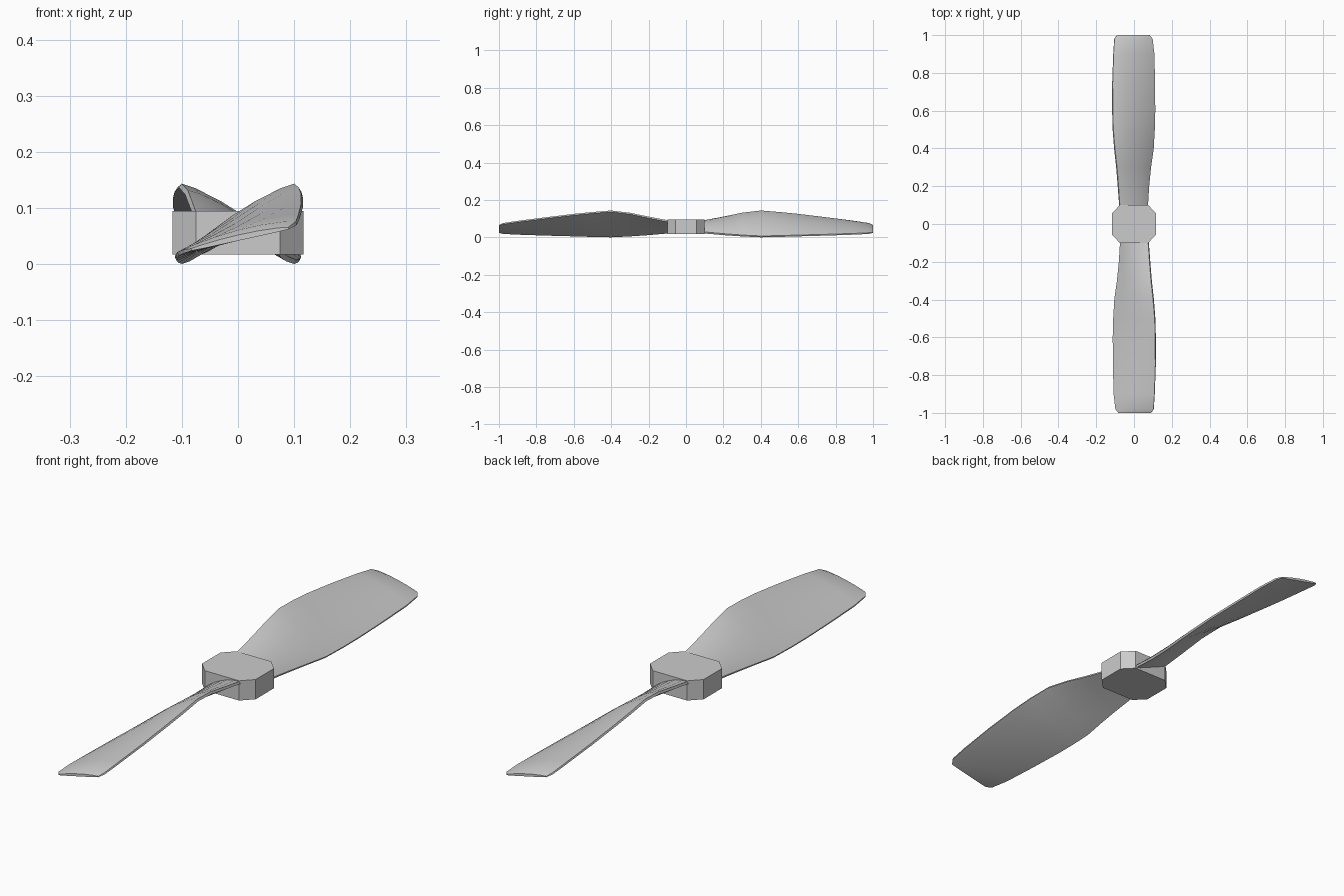
import bpy, bmesh, math
from mathutils import Vector

if "Cube" in bpy.data.objects:
    bpy.data.objects.remove(bpy.data.objects["Cube"])


def finish(bm, name, smooth):
    bmesh.ops.recalc_face_normals(bm, faces=bm.faces)
    me = bpy.data.meshes.new(name)
    bm.to_mesh(me)
    bm.free()
    ob = bpy.data.objects.new(name, me)
    bpy.context.collection.objects.link(ob)
    if smooth:
        bpy.ops.object.select_all(action='DESELECT')
        ob.select_set(True)
        bpy.context.view_layer.objects.active = ob
        bpy.ops.object.shade_smooth_by_angle(angle=math.radians(35))
    return ob


def loft(rings):
    bm = bmesh.new()
    loops = [[bm.verts.new(p) for p in ring] for ring in rings]
    n = len(loops[0])
    for a, b in zip(loops, loops[1:]):
        for i in range(n):
            j = (i + 1) % n
            bm.faces.new((a[i], a[j], b[j], b[i]))
    bm.faces.new(loops[0])
    bm.faces.new(loops[-1])
    return bm


# hub: flat eight-sided block
octagon = [(.075, -.1), (.117, -.057), (.117, .057), (.075, .1),
           (-.075, .1), (-.117, .057), (-.117, -.057), (-.075, -.1)]
finish(loft([[(x, y, z) for x, y in octagon] for z in (.017, .095)]), "hub", False)

# blade stations: radius, high edge x, z, low edge x, z, thickness
stations = [
    (.09, -.076, .086, .072, .026, .026),
    (.20, -.084, .107, .078, .016, .026),
    (.30, -.092, .128, .088, .009, .025),
    (.40, -.103, .140, .102, .004, .024),
    (.50, -.111, .132, .108, .006, .023),
    (.60, -.114, .122, .111, .009, .022),
    (.75, -.114, .104, .110, .013, .021),
    (.90, -.109, .085, .107, .018, .020),
    (.98, -.104, .073, .098, .022, .018),
    (1.0, -.090, .064, .083, .026, .010),
]
# cambered cross-section: chord fraction, offset in thicknesses
section = [(0, -.18), (0, .18), (.1, .45), (.3, .7), (.5, .75), (.7, .65), (.9, .4),
           (1, .18), (1, -.18), (.85, -.25), (.5, -.25), (.15, -.25)]


def blade_ring(y, x0, z0, x1, z1, t):
    a, chord = Vector((x0, z0)), Vector((x1 - x0, z1 - z0))
    up = Vector((-chord.y, chord.x)).normalized()
    pts = [a + chord * u + up * (v * t) for u, v in section]
    return [(p.x, y, p.y) for p in pts]


# two blades, half a turn apart
for i, name in enumerate(("rear_blade", "front_blade")):
    ob = finish(loft([blade_ring(*s) for s in stations]), name, True)
    ob.rotation_euler.z = math.pi * i
